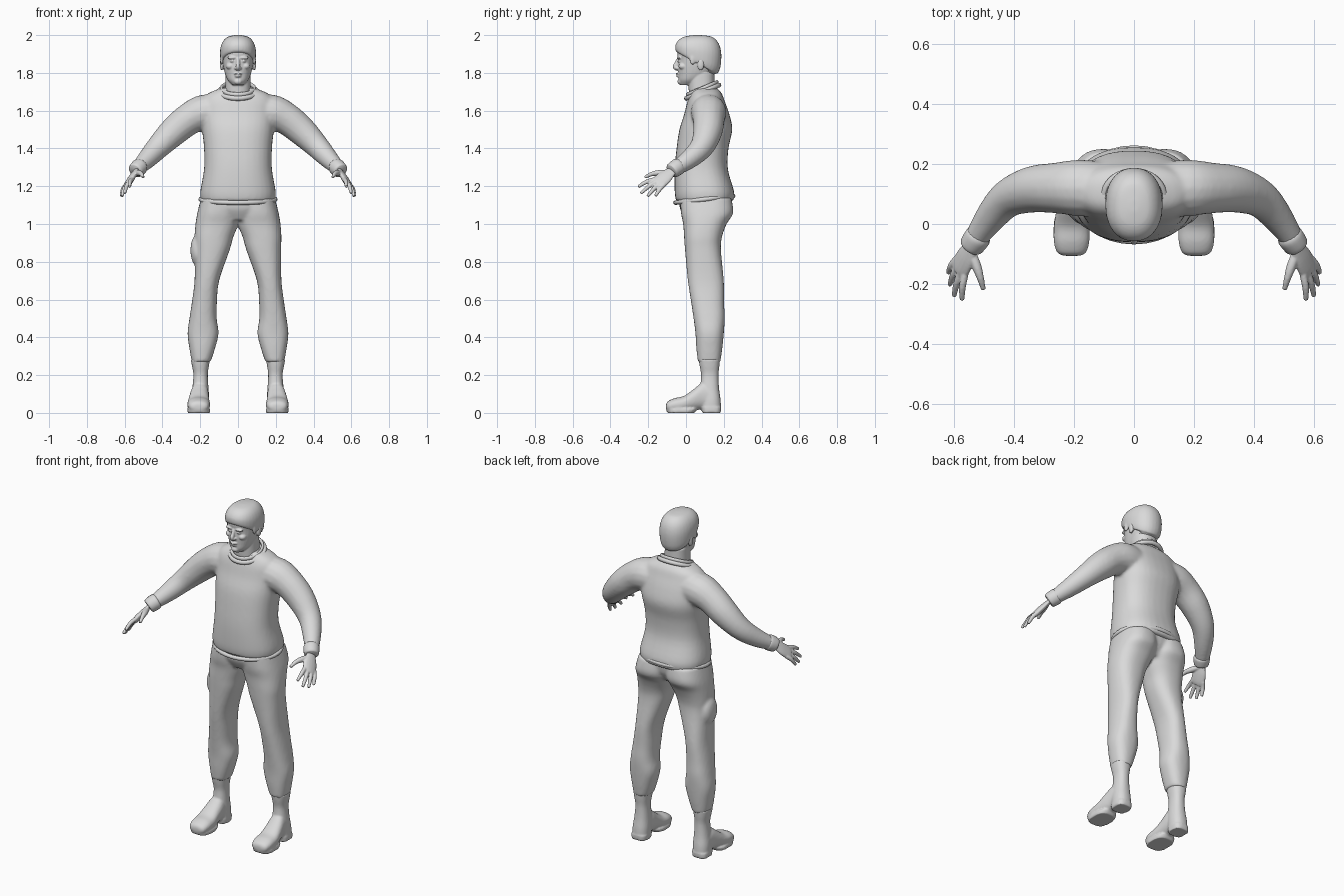
import bpy
import bmesh
from math import sin, cos, pi, copysign
from mathutils import Vector, Matrix

cube = bpy.data.objects.get("Cube")
if cube:
    bpy.data.objects.remove(cube)

grey = bpy.data.materials.new("light grey")
grey.use_nodes = True
grey.diffuse_color = (.7, .7, .7, 1)
grey.node_tree.nodes["Principled BSDF"].inputs["Base Color"].default_value = (.7, .7, .7, 1)

SIDES = 32
ANGLES = [2 * pi * i / SIDES for i in range(SIDES)]


def spline(rows, steps=4):
    """Catmull-Rom interpolation through rows of numbers."""
    out = []
    for i in range(len(rows) - 1):
        a, b = rows[max(i - 1, 0)], rows[i]
        c, d = rows[i + 1], rows[min(i + 2, len(rows) - 1)]
        for k in range(steps):
            t = k / steps
            out.append([q + .5 * t * (r - p + t * (2 * p - 5 * q + 4 * r - s + t * (3 * (q - r) + s - p)))
                        for p, q, r, s in zip(a, b, c, d)])
    return out + [list(rows[-1])]


def skin(bm, rings, closed=False, both=False):
    """Bridge rings of points into a surface, optionally with a mirrored copy."""
    for side in ((1, -1) if both else (1,)):
        loops = [[bm.verts.new((side * p[0], p[1], p[2])) for p in ring] for ring in rings]
        pairs = list(zip(loops, loops[1:]))
        if closed:
            pairs.append((loops[-1], loops[0]))
        else:
            bm.faces.new(loops[0])
            bm.faces.new(loops[-1])
        for a, b in pairs:
            for j in range(len(a)):
                k = (j + 1) % len(a)
                bm.faces.new((a[j], a[k], b[k], b[j]))


def power(v, n):
    return copysign(abs(v) ** (2 / n), v)


def loft(bm, rows, n=2.3, along_y=False, both=False):
    """Rows: level, x min, x max, depth min, depth max, optional slope."""
    rings = []
    for row in spline(rows):
        level, x0, x1, d0, d1 = row[:5]
        slope = row[5] if len(row) > 5 else 0
        ring = []
        for a in ANGLES:
            x = (x0 + x1 + (x1 - x0) * power(cos(a), n)) / 2
            d = (d0 + d1 + (d1 - d0) * power(sin(a), n)) / 2
            ring.append((x, level, d) if along_y else (x, d, level + slope * (d - d0)))
        rings.append(ring)
    skin(bm, rings, both=both)


def centred(rows):
    return [(r[0], -r[1]) + tuple(r[1:]) for r in rows]


def sweep(bm, rows, wide=(0, 1, 0), flat=1, both=True):
    """Rows: x, y, z, radius."""
    pts = spline(rows)
    rings = []
    for i, p in enumerate(pts):
        tangent = Vector(pts[min(i + 1, len(pts) - 1)][:3]) - Vector(pts[max(i - 1, 0)][:3])
        tangent.normalize()
        w = Vector(wide)
        w = (w - tangent * w.dot(tangent)).normalized()
        up = tangent.cross(w)
        rings.append([Vector(p[:3]) + p[3] * (w * cos(a) + up * sin(a) * flat) for a in ANGLES[::2]])
    skin(bm, rings, both=both)


def blob(bm, place, size, both=False):
    for side in ((1, -1) if both else (1,)):
        spot = Vector((side * place[0], place[1], place[2]))
        bmesh.ops.create_uvsphere(bm, u_segments=20, v_segments=12, radius=1,
                                  matrix=Matrix.Translation(spot) @ Matrix.Diagonal((*size, 1)))


def band(name, half, front, back, radius, height):
    """Closed rib around the body; front and back are (y, z)."""
    bm = bmesh.new()
    rings = []
    for a in ANGLES:
        f = (1 + sin(a)) / 2
        base = Vector((half * cos(a), front[0] + f * (back[0] - front[0]), front[1] + f * (back[1] - front[1])))
        out = Vector((cos(a), sin(a), 0))
        rings.append([base + out * radius * cos(b) + Vector((0, 0, height * sin(b))) for b in ANGLES[::4]])
    skin(bm, rings, closed=True)
    finish(name, bm)


def finish(name, bm, voxel=None, smooth=4):
    bmesh.ops.recalc_face_normals(bm, faces=bm.faces[:])
    mesh = bpy.data.meshes.new(name)
    bm.to_mesh(mesh)
    bm.free()
    mesh.materials.append(grey)
    mesh.shade_smooth()
    obj = bpy.data.objects.new(name, mesh)
    bpy.context.scene.collection.objects.link(obj)
    if voxel:
        remesh = obj.modifiers.new("blend", 'REMESH')
        remesh.mode = 'VOXEL'
        remesh.voxel_size = voxel
        remesh.use_smooth_shade = True
        soften = obj.modifiers.new("soften", 'SMOOTH')
        soften.factor = .5
        soften.iterations = smooth


# Sweater: trunk and sleeves blended together
bm = bmesh.new()
loft(bm, centred([
    (1.12, .195, -.052, .25), (1.17, .2, -.06, .255), (1.29, .18, -.06, .222), (1.4, .18, -.05, .225),
    (1.5, .19, -.035, .245), (1.58, .195, -.01, .23), (1.65, .19, .008, .205),
    (1.69, .16, .025, .19), (1.72, .09, .04, .165)]), n=2.4)
sweep(bm, [(.08, .115, 1.59, .09), (.18, .12, 1.59, .095), (.26, .12, 1.555, .085), (.34, .115, 1.49, .078),
           (.42, .085, 1.41, .064), (.48, .02, 1.345, .052), (.535, -.06, 1.29, .037)])
finish("sweater", bm, .009, 8)
band("hem", .198, (-.056, 1.113), (.25, 1.148), .012, .012)
band("collar_rib", .1, (.002, 1.665), (.175, 1.735), .012, .013)
band("collar_edge", .088, (.008, 1.685), (.165, 1.75), .008, .012)
bm = bmesh.new()
sweep(bm, [(.515, -.035, 1.308, .04), (.522, -.045, 1.302, .045), (.54, -.07, 1.285, .042), (.545, -.077, 1.28, .036)])
finish("sleeve_cuffs", bm)

# Trousers: two legs, waist filler and a side pocket
bm = bmesh.new()
loft(bm, [
    (1.14, -.01, .195, -.03, .24), (1.06, -.008, .215, -.027, .25), (1, -.002, .225, -.015, .215),
    (.93, .025, .23, -.01, .19), (.86, .045, .228, -.005, .185), (.7, .1, .23, .01, .2),
    (.58, .112, .245, .028, .202), (.5, .113, .257, .04, .205), (.42, .103, .267, .05, .2),
    (.34, .122, .257, .055, .192), (.27, .145, .245, .063, .182)], n=2.4, both=True)
loft(bm, centred([(1.02, .1, 0, .19), (1.08, .17, -.032, .225), (1.14, .19, -.035, .235)]))
blob(bm, (-.22, .09, .86), (.032, .06, .08))
finish("trousers", bm, .009, 5)

# Boots: ankle shaft, foot, sole and heel
bm = bmesh.new()
loft(bm, [(.02, .153, .25, .08, .186), (.07, .152, .25, .075, .183), (.13, .156, .242, .075, .175),
          (.2, .16, .236, .08, .172), (.25, .154, .244, .072, .177), (.285, .147, .25, .067, .18)], both=True)
loft(bm, [(-.106, .18, .235, .02, .045), (-.095, .16, .256, .008, .062), (-.06, .149, .267, .006, .078),
          (-.01, .149, .267, .008, .09), (.04, .153, .26, .014, .125), (.09, .155, .25, .018, .16),
          (.14, .16, .245, .02, .14)], along_y=True, both=True)
loft(bm, [(0, .148, .268, -.1, .045), (.02, .147, .269, -.106, .06)], n=2.8, both=True)
loft(bm, [(0, .155, .252, .085, .185), (.03, .152, .252, .08, .187)], n=2.8, both=True)
finish("boots", bm, .006, 3)

# Hands: palm, four spread fingers and a thumb
bm = bmesh.new()
across = Vector((.4, .8, -.4)).normalized()
knuckle = Vector((.577, -.142, 1.222))
sweep(bm, [(.525, -.045, 1.3, .027), (.542, -.075, 1.28, .028), (.56, -.11, 1.25, .041),
           (*knuckle, .043), (.585, -.158, 1.21, .036)], across, .4)
tips = [(.573, -.253, 1.197), (.6, -.24, 1.162), (.614, -.203, 1.147), (.619, -.162, 1.148)]
for i, tip in enumerate(tips):
    root = knuckle + across * (i - 1.5) * .022
    middle = root.lerp(Vector(tip), .5) + Vector((.004, 0, .006))
    sweep(bm, [(*root, .012), (*middle, .0115), (*tip, .008)], across)
sweep(bm, [(.545, -.085, 1.272, .014), (.525, -.14, 1.27, .016), (.512, -.18, 1.265, .012), (.502, -.218, 1.247, .008)])
finish("hands", bm, .004, 2)

# Head: neck, skull and facial features
bm = bmesh.new()
loft(bm, centred([(1.6, .075, .03, .15), (1.7, .068, .015, .15), (1.8, .066, .01, .15)]))
loft(bm, centred([
    (1.735, .028, -.03, .05), (1.76, .053, -.038, .09), (1.79, .067, -.04, .13), (1.83, .077, -.043, .16),
    (1.87, .083, -.042, .17), (1.91, .086, -.046, .172), (1.95, .08, -.036, .165), (1.98, .05, 0, .13)]), n=2.2)
sweep(bm, [(0, -.038, 1.878, .009), (0, -.05, 1.85, .011), (0, -.058, 1.832, .012), (0, -.045, 1.818, .01)],
      (1, 0, 0), both=False)
blob(bm, (.011, -.046, 1.825), (.009, .011, .008), True)
blob(bm, (.03, -.036, 1.88), (.026, .013, .008), True)
blob(bm, (.03, -.034, 1.862), (.013, .011, .006), True)
blob(bm, (.042, -.015, 1.835), (.022, .025, .018), True)
blob(bm, (0, -.042, 1.795), (.022, .013, .006))
blob(bm, (0, -.04, 1.783), (.018, .013, .006))
blob(bm, (0, -.03, 1.754), (.022, .015, .016))
blob(bm, (.086, .078, 1.845), (.01, .018, .032), True)
finish("head", bm, .004, 2)

# Hair: cap with a straight fringe, lower at the nape
bm = bmesh.new()
loft(bm, centred([
    (1.912, .088, -.052, .165, -.55), (1.925, .094, -.057, .182, -.4), (1.95, .094, -.055, .187, -.2),
    (1.975, .08, -.038, .172, -.08), (1.992, .052, -.008, .135, 0), (2, .015, .04, .08, 0)]), n=2.2)
blob(bm, (.087, .035, 1.87), (.008, .015, .03), True)
blob(bm, (0, .13, 1.83), (.066, .035, .045))
finish("hair", bm, .006, 3)
